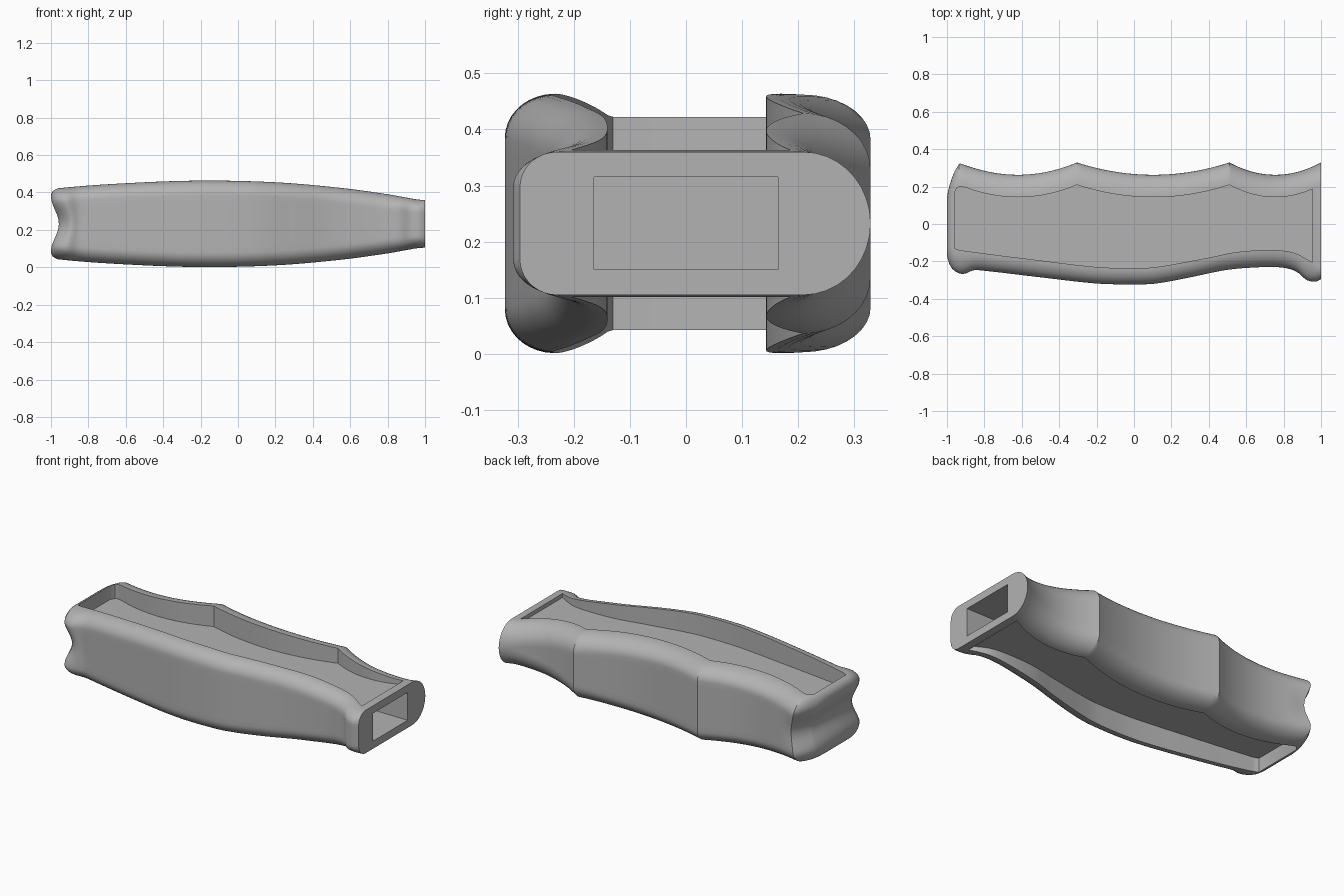
import bpy, bmesh, math

cube = bpy.data.objects.get("Cube")
if cube:
    bpy.data.objects.remove(cube, do_unlink=True)

MID, FLOOR = 0.2325, 0.1075      # mid height, half thickness of the centre web
POCKET = (-0.96, 0.955)          # pocket ends along x


def curve(points):
    """Smooth interpolation through (x, value) points."""
    def slope(i):
        a, b = points[max(i - 1, 0)], points[min(i + 1, len(points) - 1)]
        return (b[1] - a[1]) / (b[0] - a[0])

    def f(x):
        i = max([k for k in range(len(points) - 1) if points[k][0] <= x + 1e-6] or [0])
        (x0, y0), (x1, y1) = points[i], points[i + 1]
        d = x1 - x0
        t = (x - x0) / d
        return ((2*t**3 - 3*t*t + 1) * y0 + (t**3 - 2*t*t + t) * d * slope(i)
                + (3*t*t - 2*t**3) * y1 + (t**3 - t*t) * d * slope(i + 1))
    return f


# Outlines along the length
half_height = curve([(-1, .155), (-.99, .175), (-.96, .19), (-.6, .217), (-.2, .231),
                     (.2, .222), (.55, .192), (.8, .158), (.96, .13), (1, .1275)])
front_outer = curve([(-1, -.2), (-.98, -.24), (-.92, -.27), (-.86, -.248), (-.8, -.25),
                     (-.5, -.285), (-.2, -.318), (0, -.323), (.12, -.318), (.3, -.285),
                     (.5, -.245), (.7, -.23), (.8, -.234), (.87, -.255), (.92, -.298),
                     (.97, -.308), (1, -.296)])
front_inner = curve([(-1, -.12), (-.96, -.13), (-.93, -.14), (-.5, -.195), (-.2, -.23),
                     (0, -.236), (.12, -.23), (.4, -.18), (.55, -.15), (.72, -.14),
                     (.85, -.152), (.955, -.205), (1, -.23)])
back_round = curve([(-1, .09), (-.3, .08), (.5, .1), (.8, .118), (1, .1275)])
CUSPS = [-.935, -.305, .51, 1]
left_back = curve([(-1, .19), (-.98, .245), (-.955, .3), (-.935, .328)])


def back_outer(x):
    """Finger scallops between the cusps."""
    if x < CUSPS[0]:
        return left_back(x)
    for a, b in zip(CUSPS, CUSPS[1:]):
        if x <= b + 1e-6:
            return .263 + .066 * ((2*x - a - b) / (b - a)) ** 2


def back_inner(x):
    return min(back_outer(x) - .12, .2) if x < -.9 else back_outer(x) - .12


def side(x, outer, inner, rise):
    """Half section from bottom rim to top rim: arc, straight, arc."""
    h, n = half_height(x), 9
    rise = min(rise, h)
    arc = [(outer + (inner - outer) * (1 - math.sin(a)), h - rise + rise * math.cos(a))
           for a in (math.pi / 2 * k / n for k in range(n + 1))]
    low = [(y, -z) for y, z in arc]
    flat = [(outer, (h - rise) * (k / 5 - 1)) for k in range(1, 10)]
    return low + flat + arc[::-1]


def groove(x, y, z):
    """Concave channel wrapping the left end."""
    w = max(0, min(1, (-.8 - x) / .2))
    g = math.cos(math.pi / 2 * min(1, abs(z) / .15)) ** 2 * w * w * (3 - 2 * w)
    return x + .042 * g, y * (1 - .1 * g), z + MID


# Stations, with exact hits on cusps and pocket ends
fixed = [-1, -.99, -.975, *POCKET, *CUSPS, .98]
xs = sorted(fixed + [x for x in (-.945 + .0215 * k for k in range(90))
                     if x < .99 and min(abs(x - f) for f in fixed) > .007])

bm = bmesh.new()
rings = []
for x in xs:
    front = [bm.verts.new(groove(x, y, z)) for y, z in
             side(x, front_outer(x), front_inner(x), min(.078, half_height(x) * .5))]
    back = [bm.verts.new(groove(x, y, z)) for y, z in
            side(x, back_outer(x), back_inner(x), back_round(x))]
    floor = None
    if POCKET[0] - 1e-6 <= x <= POCKET[1] + 1e-6:
        floor = [[bm.verts.new((x, y, MID + s * FLOOR))
                  for y in (front_inner(x), back_inner(x))] for s in (-1, 1)]
    rings.append((front, back, floor))


def strip(a, b):
    """Join matching points of two rows."""
    for i in range(len(a) - 1):
        bm.faces.new((a[i], a[i + 1], b[i + 1], b[i]))


for (f0, b0, p0), (f1, b1, p1) in zip(rings, rings[1:]):
    strip(f0, f1)
    strip(b0, b1)
    for k, end in ((0, 0), (1, -1)):
        if p0 and p1:        # rim walls and pocket floor
            strip([f0[end], *p0[k], b0[end]], [f1[end], *p1[k], b1[end]])
        else:
            strip([f0[end], b0[end]], [f1[end], b1[end]])

# End walls of both pockets
pockets = [r for r in rings if r[2]]
for f, b, p in (pockets[0], pockets[-1]):
    for k, end in ((0, 0), (1, -1)):
        bm.faces.new((f[end], p[k][0], p[k][1], b[end]))

# End caps
for f, b, _ in (rings[0], rings[-1]):
    strip(f, b)
bmesh.ops.remove_doubles(bm, verts=bm.verts, dist=1e-5)
bmesh.ops.recalc_face_normals(bm, faces=bm.faces)
mesh = bpy.data.meshes.new("grip_body")
bm.to_mesh(mesh)
bm.free()
grip = bpy.data.objects.new("grip_body", mesh)
bpy.context.collection.objects.link(grip)

grey = bpy.data.materials.new("mid_grey")
grey.use_nodes = True
color = (.45, .45, .45, 1)
grey.diffuse_color = color
grey.node_tree.nodes["Principled BSDF"].inputs["Base Color"].default_value = color
mesh.materials.append(grey)

# Rectangular socket in the right end
bpy.ops.mesh.primitive_cube_add(size=1, location=(.1, 0, MID))
cutter = bpy.context.object
cutter.name = "socket_cutter"
cutter.scale = (2.04, .328, .165)
cutter.hide_render = True
cutter.data.materials.append(grey)
cut = grip.modifiers.new("socket", "BOOLEAN")
cut.operation, cut.solver, cut.object = "DIFFERENCE", "EXACT", cutter
bpy.ops.object.select_all(action="DESELECT")
bpy.context.view_layer.objects.active = grip
grip.select_set(True)
bpy.ops.object.modifier_apply(modifier="socket")
bpy.data.objects.remove(cutter, do_unlink=True)
bpy.ops.object.shade_smooth_by_angle(angle=math.radians(32))
